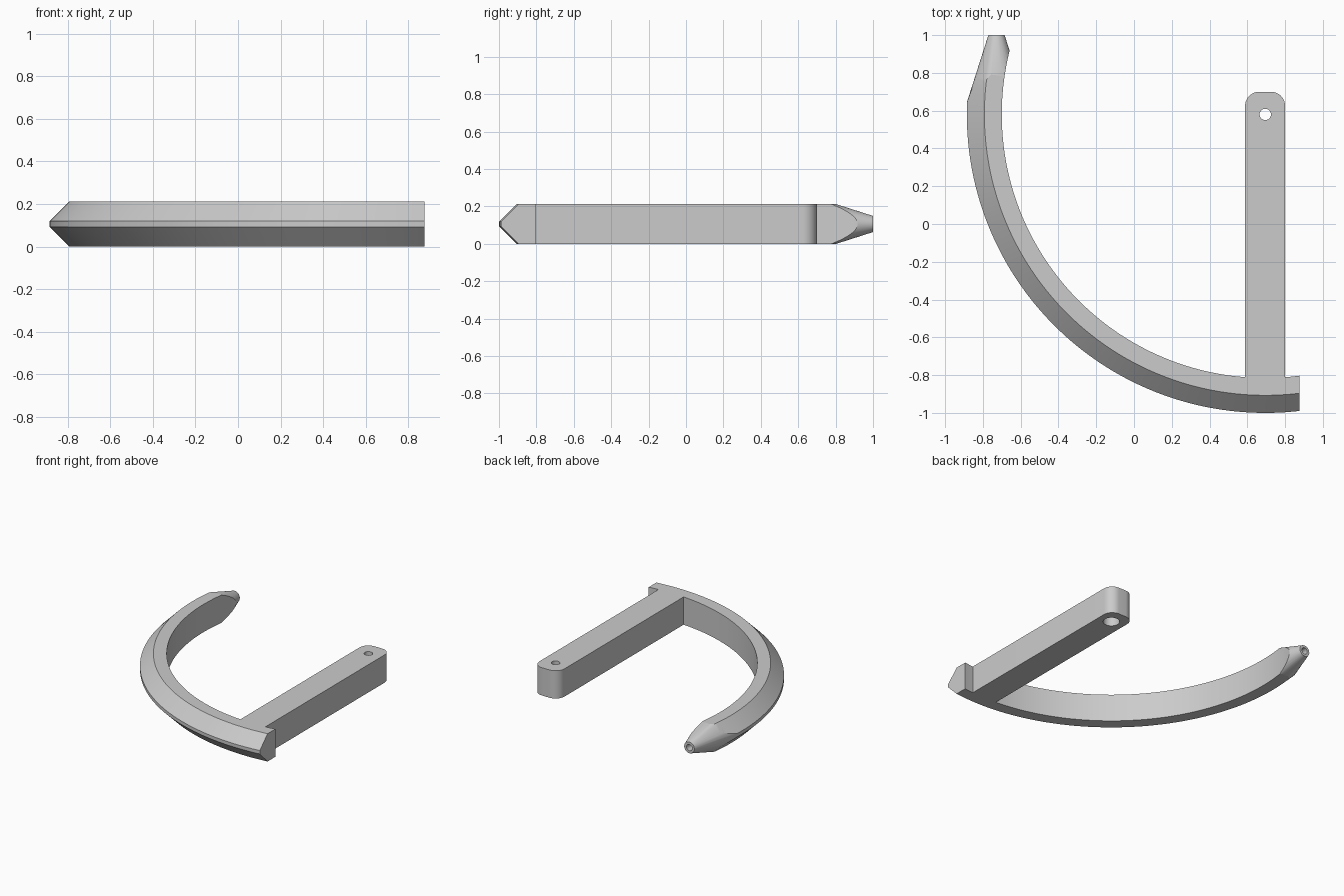
import bpy, bmesh
from math import asin, cos, sin, pi, radians
from mathutils import Matrix, Vector

if "Cube" in bpy.data.objects:
    bpy.data.objects.remove(bpy.data.objects["Cube"])

THICK = 0.212
CX, CY = 0.695, 0.58            # pivot centre of the arc
TIP_X = -0.728

grey = bpy.data.materials.new("plain grey")
grey.use_nodes = True
grey.diffuse_color = (0.6, 0.6, 0.6, 1)
grey.node_tree.nodes["Principled BSDF"].inputs["Base Color"].default_value = (0.6, 0.6, 0.6, 1)


def make_object(name, bm):
    bmesh.ops.recalc_face_normals(bm, faces=bm.faces)
    mesh = bpy.data.meshes.new(name)
    bm.to_mesh(mesh)
    bm.free()
    mesh.materials.append(grey)
    obj = bpy.data.objects.new(name, mesh)
    bpy.context.collection.objects.link(obj)
    return obj


def turned(name, profile, matrix, steps=48):
    """Closed solid made by turning (radius, height) points about z."""
    bm = bmesh.new()
    verts = [bm.verts.new((r, 0, h)) for r, h in profile]
    edges = [bm.edges.new((a, b)) for a, b in zip(verts, verts[1:] + verts[:1])]
    bmesh.ops.spin(bm, geom=verts + edges, cent=(0, 0, 0), axis=(0, 0, 1),
                   angle=2 * pi, steps=steps, use_merge=False)
    bmesh.ops.remove_doubles(bm, verts=bm.verts, dist=1e-5)
    loose = [e for e in bm.edges if not e.link_faces]
    bmesh.ops.delete(bm, geom=loose, context='EDGES')
    bm.transform(matrix)
    return make_object(name, bm)


def activate(obj):
    bpy.ops.object.select_all(action='DESELECT')
    obj.select_set(True)
    bpy.context.view_layer.objects.active = obj


def cut(obj, cutter):
    mod = obj.modifiers.new("cut", 'BOOLEAN')
    mod.operation, mod.solver, mod.object = 'DIFFERENCE', 'EXACT', cutter
    activate(obj)
    bpy.ops.object.modifier_apply(modifier=mod.name)
    bpy.data.objects.remove(cutter)


def smooth(obj):
    activate(obj)
    bpy.ops.object.shade_smooth_by_angle(angle=radians(25))


# Curved arm: bevelled section swept round the pivot, squared off at its right end
section = [(1.395, 0), (1.487, 0), (1.58, 0.093), (1.58, 0.119), (1.487, THICK), (1.395, THICK)]
STEPS = 120
bm = bmesh.new()
rings = []
for i in range(STEPS + 1):
    ring = []
    for r, z in section:
        start, end = radians(160), 1.5 * pi + asin((0.877 - CX) / r)
        a = start + (end - start) * i / STEPS
        ring.append(bm.verts.new((CX + r * cos(a), CY + r * sin(a), z)))
    rings.append(ring)
n = len(section)
for a, b in zip(rings, rings[1:]):
    for k in range(n):
        bm.faces.new((a[k], a[(k + 1) % n], b[(k + 1) % n], b[k]))
bm.faces.new(rings[0])
bm.faces.new(rings[-1])
curved_arm = make_object("curved_arm", bm)

# Conical point with a small socket, shaped by a hollow turned cutter
tip_profile = [(0.171, 0.6), (0.4, 0.6), (0.4, 1.2), (0, 1.2), (0, 0.93),
               (0.024, 0.93), (0.024, 1.0), (0.043, 1.0)]
to_tip = Matrix.Translation((TIP_X, 0, THICK / 2)) @ Matrix.Rotation(-pi / 2, 4, 'X')
cut(curved_arm, turned("tip_cutter", tip_profile, to_tip))
smooth(curved_arm)

# Straight arm: bar with two rounded corners at the pivot end
X0, X1, Y0, Y1, R = 0.588, 0.80, -0.82, 0.70, 0.075
outline = [(X0, Y0), (X1, Y0)]
for cx, first in ((X1 - R, 0), (X0 + R, pi / 2)):
    for i in range(13):
        a = first + i * pi / 24
        outline.append((cx + R * cos(a), Y1 - R + R * sin(a)))
bm = bmesh.new()
base = bm.faces.new([bm.verts.new((x, y, 0)) for x, y in outline])
top = bmesh.ops.extrude_face_region(bm, geom=[base], use_keep_orig=True)
bmesh.ops.translate(bm, vec=Vector((0, 0, THICK)),
                    verts=[v for v in top["geom"] if isinstance(v, bmesh.types.BMVert)])
straight_arm = make_object("straight_arm", bm)

# Pivot hole, wider from below
bore = [(0, -0.1), (0.058, -0.1), (0.058, 0.09), (0.03, 0.09), (0.03, 0.4), (0, 0.4)]
cut(straight_arm, turned("bore_cutter", bore, Matrix.Translation((CX, CY, 0)), 32))
smooth(straight_arm)
